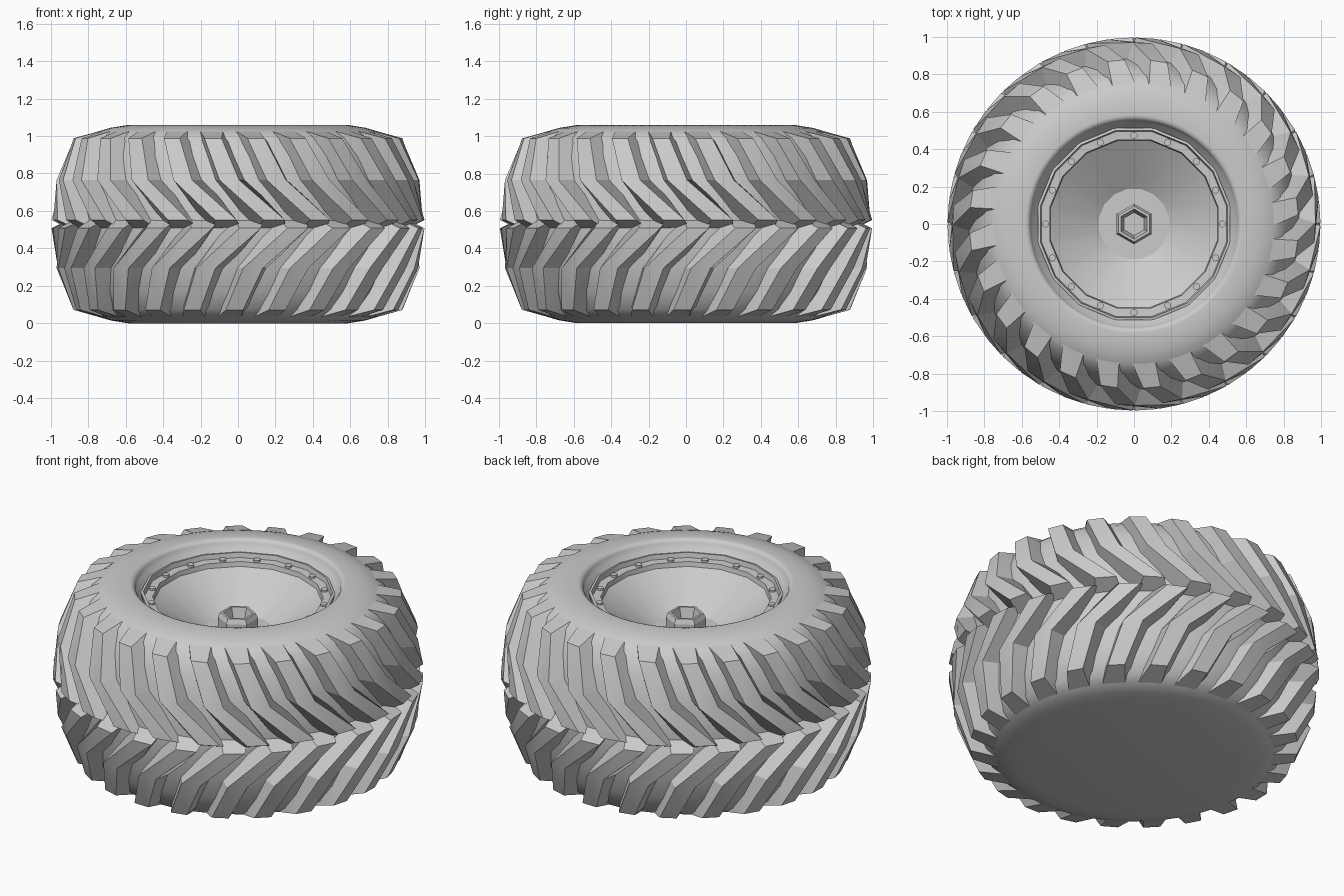
import bpy, bmesh
from math import sin, cos, radians

if "Cube" in bpy.data.objects:
    bpy.data.objects.remove(bpy.data.objects["Cube"])

H = 1.06          # tyre width (height as it lies)
LUGS = 24


def polar(r, deg, z):
    a = radians(deg)
    return (r * cos(a), r * sin(a), z)


def finish(bm, name, smooth=None):
    me = bpy.data.meshes.new(name)
    bm.to_mesh(me)
    bm.free()
    ob = bpy.data.objects.new(name, me)
    bpy.context.collection.objects.link(ob)
    if smooth:
        bpy.ops.object.select_all(action='DESELECT')
        bpy.context.view_layer.objects.active = ob
        ob.select_set(True)
        bpy.ops.object.shade_smooth_by_angle(angle=radians(smooth))
    return ob


def lathe(name, profile, n, start=0, smooth=None):
    """Spin (r, z) points round z; bottom-to-top order faces outward."""
    bm = bmesh.new()
    rings = [[bm.verts.new(polar(r, start + 360 * j / n, z)) for j in range(n)]
             for r, z in profile]
    for a, b in zip(rings, rings[1:]):
        for j in range(n):
            k = (j + 1) % n
            bm.faces.new((a[j], a[k], b[k], b[j]))
    bmesh.ops.remove_doubles(bm, verts=bm.verts, dist=1e-5)
    return finish(bm, name, smooth)


# Tyre body: closed flat bottom, rounded sidewalls, open bead at the top
half = [(0.91, 0.53), (0.90, 0.65), (0.88, 0.77), (0.845, 0.89), (0.795, 0.985),
        (0.745, 1.025), (0.68, 1.044), (0.58, 1.06)]
lower = [(r, H - z) for r, z in reversed(half[1:])]
bead = [(0.563, 1.056), (0.552, 1.04), (0.545, 1.015), (0.52, 1.0), (0.50, 0.95)]
lathe("tyre_body", [(0, 0)] + lower + half + bead, 80, smooth=45)

# Tread lugs: stations of (top r, top z, base r, base z, sweep, top half-width, base half-width)
stations = [(0.995, 0.552, 0.87, 0.49, 0, 3.3, 5.6),
            (0.968, 0.765, 0.84, 0.765, -14, 3.1, 6.0),
            (0.878, 0.988, 0.755, 0.96, -20, 3.0, 6.4),
            (0.73, 1.029, 0.70, 1.0, -22.5, 5.0, 6.6)]


def add_lug(bm, angle, flip):
    fz = (lambda z: H - z) if flip else (lambda z: z)
    rings = []
    for rt, zt, rb, zb, sweep, wt, wb in stations:
        a = angle + sweep
        rings.append([bm.verts.new(polar(r, a + w, fz(z))) for r, z, w in
                      ((rb, zb, -wb), (rt, zt, -wt), (rt, zt, wt), (rb, zb, wb))])
    for p, q in zip(rings, rings[1:]):
        for j in range(4):
            k = (j + 1) % 4
            bm.faces.new((p[j], p[k], q[k], q[j]))
    bm.faces.new(rings[0])
    bm.faces.new(rings[-1])


for name, flip, offset in (("upper_tread_lugs", False, -3.75), ("lower_tread_lugs", True, 3.75)):
    bm = bmesh.new()
    for i in range(LUGS):
        add_lug(bm, -90 + offset + 360 * i / LUGS, flip)
    bmesh.ops.recalc_face_normals(bm, faces=bm.faces)
    finish(bm, name, smooth=22)

# Dished rim with raised outer ring and flat centre
lathe("wheel_rim", [(0.522, 0.95), (0.522, 1.0), (0.508, 1.003), (0.502, 0.975),
                    (0.458, 0.972), (0.453, 0.945), (0.19, 0.78), (0, 0.78)],
      16, start=11.25, smooth=30)

# Hex hub nut with recessed socket
lathe("hub_nut", [(0.108, 0.775), (0.108, 0.855), (0.095, 0.882), (0.08, 0.882),
                  (0.062, 0.82), (0, 0.82)], 6, start=90)

# Ring of rim bolts
bm = bmesh.new()
for i in range(16):
    res = bmesh.ops.create_cone(bm, cap_ends=True, segments=10, radius1=0.019,
                                radius2=0.019, depth=0.03)
    bmesh.ops.translate(bm, verts=res["verts"], vec=polar(0.472, 22.5 * i, 0.969))
finish(bm, "rim_bolts", smooth=40)
